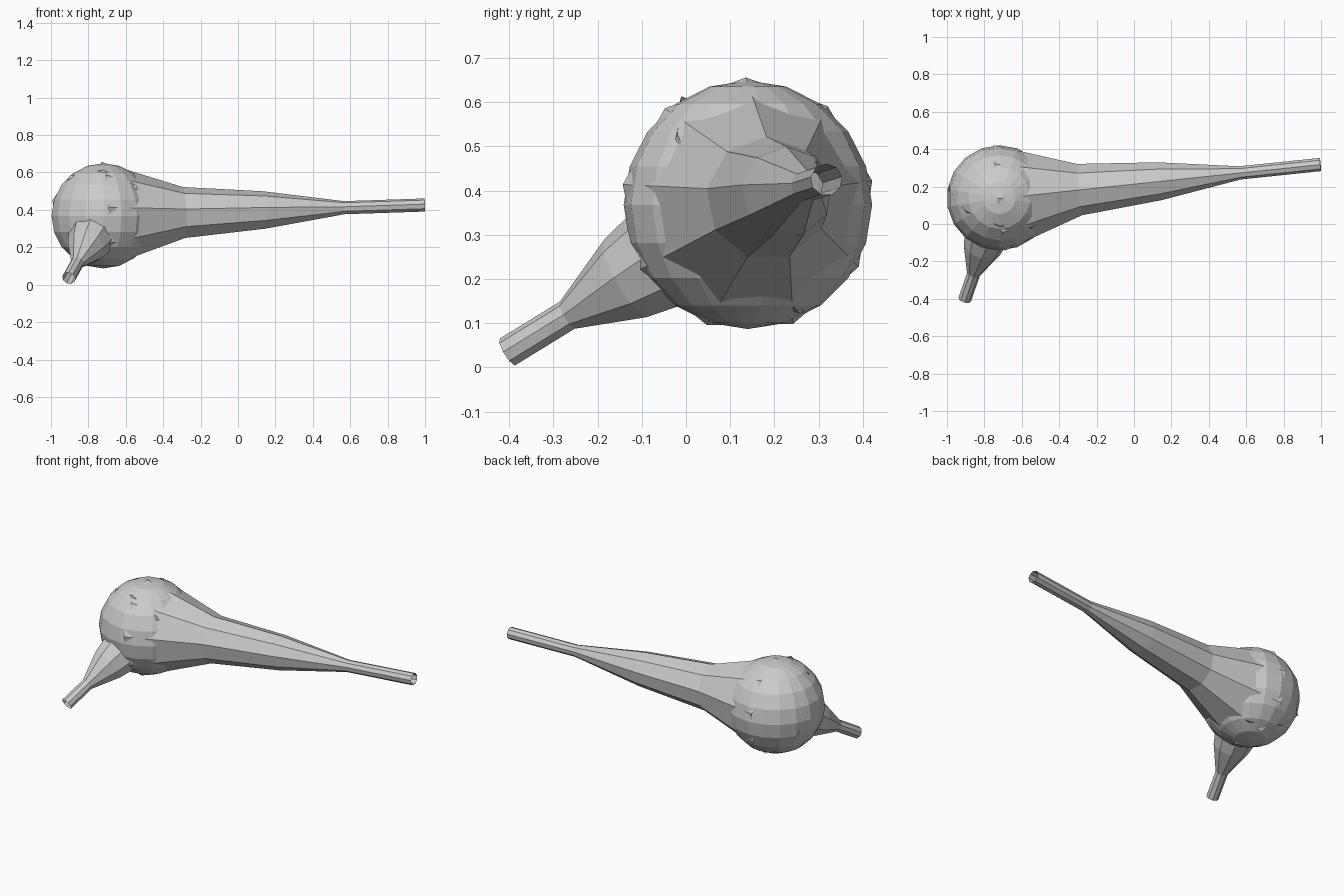
import bpy, bmesh
from math import cos, sin, tau, radians
from mathutils import Vector

if "Cube" in bpy.data.objects:
    bpy.data.objects.remove(bpy.data.objects["Cube"])

CENTRE = Vector((-0.72, 0.14, 0.368))
SIDES = 9


def finish(bm, name):
    bmesh.ops.recalc_face_normals(bm, faces=bm.faces)
    mesh = bpy.data.meshes.new(name)
    bm.to_mesh(mesh)
    bm.free()
    obj = bpy.data.objects.new(name, mesh)
    bpy.context.collection.objects.link(obj)


def flared_tube(name, tip, radii, side, phase):
    """Open nine-sided tube with evenly spaced rings from the bulb centre to the tip."""
    axis = (tip - CENTRE).normalized()
    u = (side - axis * side.dot(axis)).normalized()
    v = axis.cross(u)
    bm = bmesh.new()
    rings = []
    for k, r in enumerate(radii):
        c = CENTRE.lerp(tip, k / (len(radii) - 1))
        angles = [phase + tau * i / SIDES for i in range(SIDES)]
        rings.append([bm.verts.new(c + (u * cos(a) + v * sin(a)) * r) for a in angles])
    for a, b in zip(rings, rings[1:]):
        for i in range(SIDES):
            j = (i + 1) % SIDES
            bm.faces.new((a[i], a[j], b[j], b[i]))
    finish(bm, name)


# round bulb
bm = bmesh.new()
bmesh.ops.create_uvsphere(bm, u_segments=18, v_segments=10, radius=0.281)
bmesh.ops.translate(bm, verts=bm.verts, vec=CENTRE)
finish(bm, "bulb")

# long horn and short spout share one flare profile
PROFILE = [0.288, 0.14, 0.103, 0.036, 0.036]
flared_tube("long_horn", Vector((0.997, 0.318, 0.425)), PROFILE,
            Vector((0, 1, 0)), radians(171))
flared_tube("short_spout", Vector((-0.905, -0.402, 0.035)), PROFILE,
            Vector((1, 0, 0)), radians(10))
